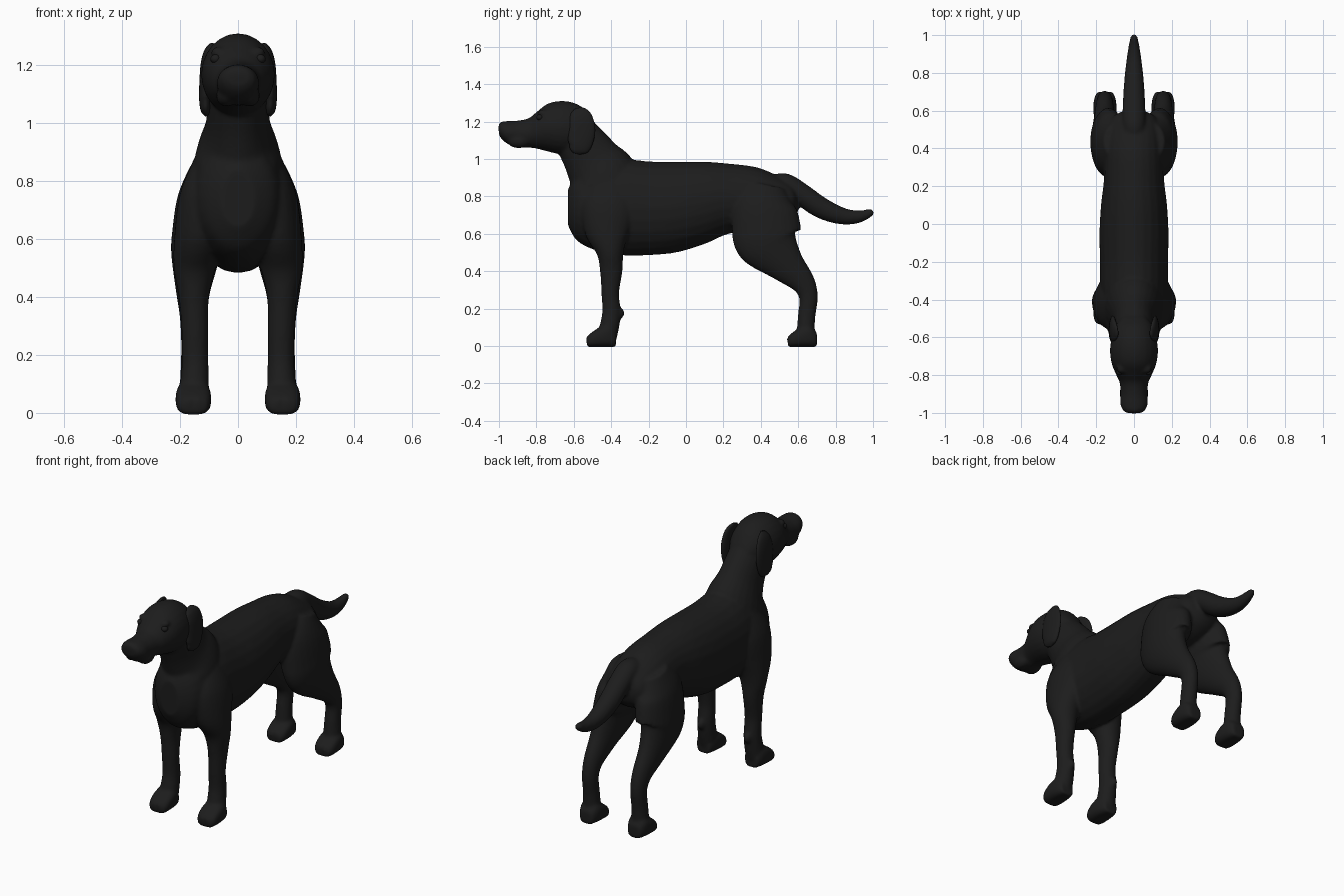
import bpy, bmesh, math
from mathutils import Vector, Matrix

if "Cube" in bpy.data.objects:
    bpy.data.objects.remove(bpy.data.objects["Cube"])

coat = bpy.data.materials.new("black_coat")
coat.use_nodes = True
color = (0.012, 0.012, 0.012, 1)
coat.diffuse_color = color
shader = next(n for n in coat.node_tree.nodes if n.type == "BSDF_PRINCIPLED")
shader.inputs["Base Color"].default_value = color
shader.inputs["Roughness"].default_value = 0.8


def spline(rings, steps=5):
    """Smoothly interpolate between the given rings."""
    pts = [rings[0]] + rings + [rings[-1]]
    out = []
    for a, b, c, d in zip(pts, pts[1:], pts[2:], pts[3:]):
        for s in range(steps):
            t = s / steps
            out.append([q + t * (r - p) / 2
                        + t * t * (p - 2.5 * q + 2 * r - s2 / 2)
                        + t ** 3 * (1.5 * (q - r) + (s2 - p) / 2)
                        for p, q, r, s2 in zip(a, b, c, d)])
    return out + [list(rings[-1])]


def loft(bm, rings, upright=False, power=1.0, sides=24):
    """Skin elliptical rings (x, y, z, half width, half depth) along a path."""
    rings = spline(rings)
    loops = []
    for i, (x, y, z, w, h) in enumerate(rings):
        before, after = rings[max(i - 1, 0)], rings[min(i + 1, len(rings) - 1)]
        up = Vector((0, after[2] - before[2], before[1] - after[1])).normalized()
        if upright:
            up = Vector((0, 0, 1))
        loop = []
        for k in range(sides):
            a = math.tau * k / sides
            c, s = math.cos(a), math.sin(a)
            c = math.copysign(abs(c) ** power, c)
            s = math.copysign(abs(s) ** power, s)
            loop.append(bm.verts.new(Vector((x + w * c, y, z)) + up * h * s))
        loops.append(loop)
    for a, b in zip(loops, loops[1:]):
        for k in range(sides):
            n = (k + 1) % sides
            bm.faces.new((a[k], a[n], b[n], b[k]))
    bm.faces.new(loops[0])
    bm.faces.new(loops[-1])


def span(y, low, high, width, x=0):
    """Upright ring given by its lower and upper heights."""
    return (x, y, (low + high) / 2, width, (high - low) / 2)


def ball(bm, place, size):
    matrix = Matrix.Translation(place) @ Matrix.Diagonal((*size, 1))
    bmesh.ops.create_uvsphere(bm, u_segments=20, v_segments=12, radius=1, matrix=matrix)


def flip(rings, side):
    return [(side * r[0], *r[1:]) for r in rings]


def finish(bm, name):
    bmesh.ops.recalc_face_normals(bm, faces=bm.faces)
    mesh = bpy.data.meshes.new(name)
    bm.to_mesh(mesh)
    bm.free()
    mesh.materials.append(coat)
    mesh.polygons.foreach_set("use_smooth", [True] * len(mesh.polygons))
    obj = bpy.data.objects.new(name, mesh)
    bpy.context.collection.objects.link(obj)
    return obj


body = bmesh.new()

# Torso
loft(body, [span(-.63, .64, .84, .06), span(-.58, .56, .93, .13),
            span(-.48, .51, .97, .165), span(-.35, .485, 1.0, .178),
            span(-.2, .485, .987, .18), span(-.05, .50, .985, .183),
            span(.1, .545, .985, .175), span(.23, .60, .975, .16),
            span(.38, .62, .955, .155), span(.5, .64, .905, .14),
            span(.57, .68, .86, .11), span(.6, .72, .81, .05)], upright=True)

# Neck
loft(body, [(0, -.43, .70, .165, .19), (0, -.44, .88, .15, .195),
            (0, -.50, .99, .113, .155), (0, -.57, 1.095, .104, .13),
            (0, -.63, 1.18, .1, .11)])

# Skull and muzzle
loft(body, [span(-.49, 1.12, 1.2, .06), span(-.54, 1.06, 1.265, .098),
            span(-.6, 1.03, 1.3, .118), span(-.67, 1.025, 1.31, .127),
            span(-.74, 1.04, 1.295, .118), span(-.8, 1.055, 1.25, .094),
            span(-.84, 1.06, 1.218, .076), span(-.9, 1.062, 1.205, .071),
            span(-.95, 1.078, 1.203, .073), span(-.985, 1.105, 1.2, .06),
            span(-1.0, 1.13, 1.187, .04)], upright=True)
ball(body, (0, -.967, 1.165), (.046, .038, .036))

# Tail
loft(body, [(0, .45, .865, .05, .045), (0, .53, .868, .06, .055),
            (0, .62, .81, .06, .058), (0, .70, .752, .056, .058),
            (0, .78, .712, .05, .052), (0, .86, .69, .041, .042),
            (0, .93, .693, .031, .033), (0, .985, .712, .02, .021),
            (0, 1.003, .722, .009, .01)])

front_leg = [(.10, -.40, .88, .05, .09), (.12, -.41, .76, .08, .145),
             (.132, -.42, .62, .087, .125), (.15, -.405, .5, .072, .073),
             (.152, -.4, .4, .052, .06), (.149, -.405, .28, .046, .047),
             (.148, -.398, .18, .046, .05), (.15, -.41, .1, .05, .052),
             (.153, -.425, .03, .053, .05)]
hind_leg = [(.10, .44, .86, .06, .09), (.12, .42, .75, .088, .165),
            (.134, .43, .62, .094, .185), (.145, .44, .56, .086, .178),
            (.15, .47, .51, .076, .145), (.155, .54, .43, .06, .1),
            (.155, .625, .34, .047, .066), (.155, .655, .26, .042, .05),
            (.155, .645, .16, .043, .047), (.155, .637, .04, .05, .048)]

for side in (-1, 1):
    # Legs and cheeks
    loft(body, flip(front_leg, side))
    loft(body, flip(hind_leg, side))
    ball(body, (side * .149, -.355, .175), (.022, .026, .03))
    ball(body, (side * .04, -.895, 1.095), (.036, .06, .038))
    ball(body, (side * .068, -.765, 1.245), (.026, .028, .018))
    # Paws with toes
    for offset in (0, 1.075):
        x = side * .154
        loft(body, [span(offset - .53, -.005, .045, .042, x),
                    span(offset - .51, -.006, .068, .056, x),
                    span(offset - .46, -.006, .1, .062, x),
                    span(offset - .41, -.006, .11, .056, x),
                    span(offset - .375, -.005, .07, .04, x)],
             upright=True, power=.7)
        for toe in (-.042, -.015, .015, .042):
            ball(body, (x + toe, offset - .515 + abs(toe) * .6, .034),
                 (.019, .03, .032))

dog = finish(body, "body")
fuse = dog.modifiers.new("fuse", "REMESH")
fuse.mode = "VOXEL"
fuse.voxel_size = .009
fuse.use_smooth_shade = True
soften = dog.modifiers.new("soften", "SMOOTH")
soften.factor = .5
soften.iterations = 6

# Hanging ears and eyes
for side, label in ((-1, "right"), (1, "left")):
    ear = bmesh.new()
    loft(ear, flip([(.09, -.578, 1.272, .008, .02), (.1, -.572, 1.25, .016, .048),
                    (.108, -.563, 1.21, .02, .066), (.112, -.558, 1.15, .021, .073),
                    (.113, -.567, 1.08, .021, .064), (.112, -.58, 1.045, .016, .045),
                    (.11, -.585, 1.028, .007, .02)], side))
    finish(ear, label + "_ear")
    eye = bmesh.new()
    ball(eye, (side * .077, -.782, 1.222), (.018, .018, .016))
    finish(eye, label + "_eye")
